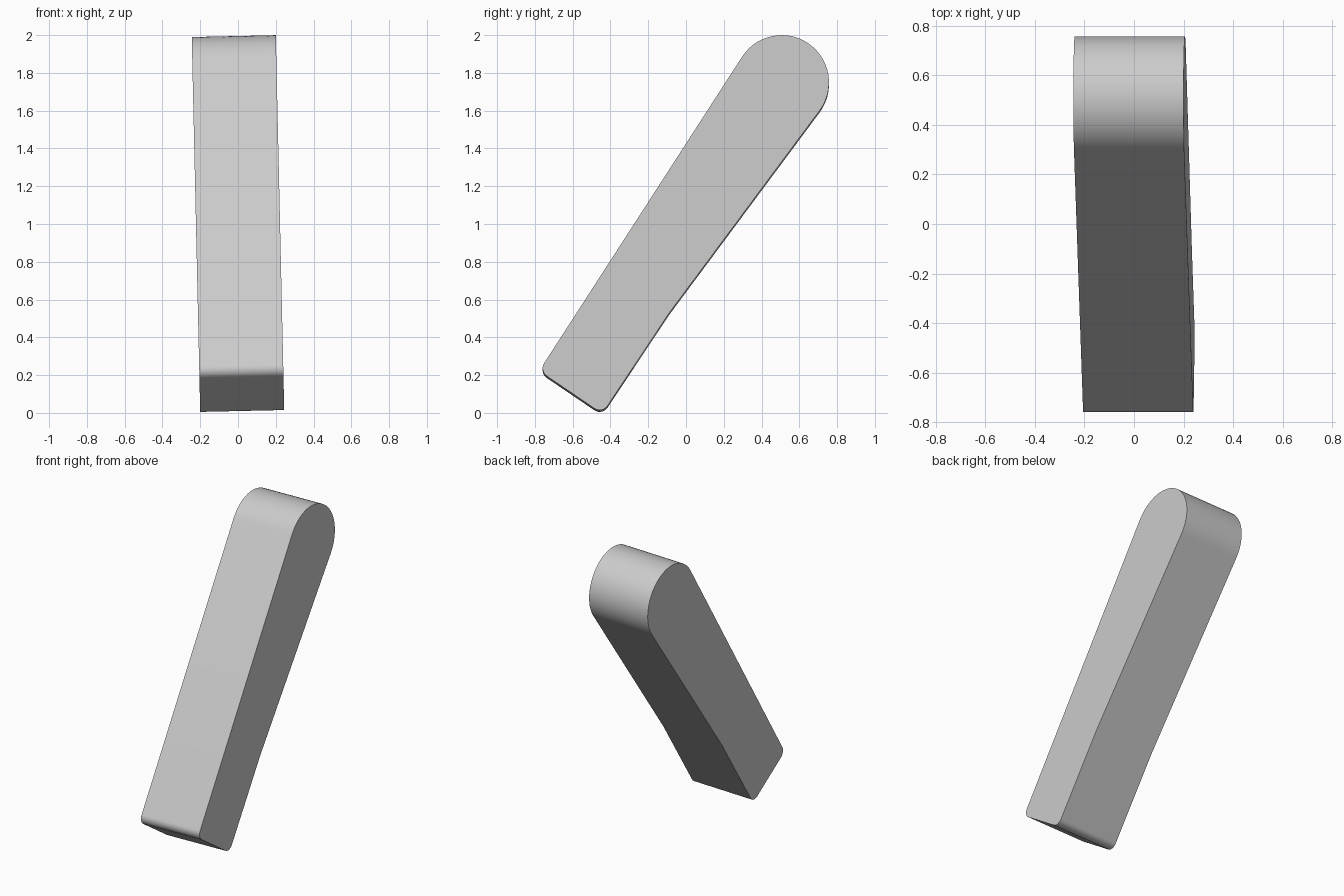
import bpy, bmesh, math

cube = bpy.data.objects.get("Cube")
if cube:
    bpy.data.objects.remove(cube)

WIDTH = 0.445
TILT = -0.0225

grey = bpy.data.materials.new("light grey")
grey.use_nodes = True
colour = (0.6, 0.6, 0.6, 1)
grey.diffuse_color = colour
grey.node_tree.nodes["Principled BSDF"].inputs["Base Color"].default_value = colour


def arc(y, z, radius, start, end, steps):
    """Points along an arc in the side profile, angles in degrees."""
    for i in range(steps + 1):
        a = math.radians(start + (end - start) * i / steps)
        yield (y + radius * math.cos(a), z + radius * math.sin(a))


# Side profile: round head, slight bend at the back, rounded foot
profile = [
    *arc(0.507, 1.745, 0.25, -36.5, 147, 28),
    *arc(-0.709, 0.231, 0.05, 147, 237, 8),
    *arc(-0.457, 0.06, 0.05, 237, 327, 8),
    (-0.088, 0.525),
]

# Bar extruded across its width, centred on mid height for the tilt
bm = bmesh.new()
side = bm.faces.new([bm.verts.new((-WIDTH / 2, y, z - 1)) for y, z in profile])
swept = bmesh.ops.extrude_face_region(bm, geom=[side])["geom"]
bmesh.ops.translate(bm, vec=(WIDTH, 0, 0),
                    verts=[v for v in swept if isinstance(v, bmesh.types.BMVert)])
bmesh.ops.recalc_face_normals(bm, faces=bm.faces)
mesh = bpy.data.meshes.new("rounded_bar")
bm.to_mesh(mesh)
bm.free()
mesh.materials.append(grey)

bar = bpy.data.objects.new("rounded_bar", mesh)
bpy.context.collection.objects.link(bar)
bar.location.z = 1
bar.rotation_euler.y = TILT

# Smooth round surfaces, sharp side outlines
bpy.context.view_layer.objects.active = bar
bar.select_set(True)
bpy.ops.object.shade_smooth_by_angle(angle=math.radians(30))
